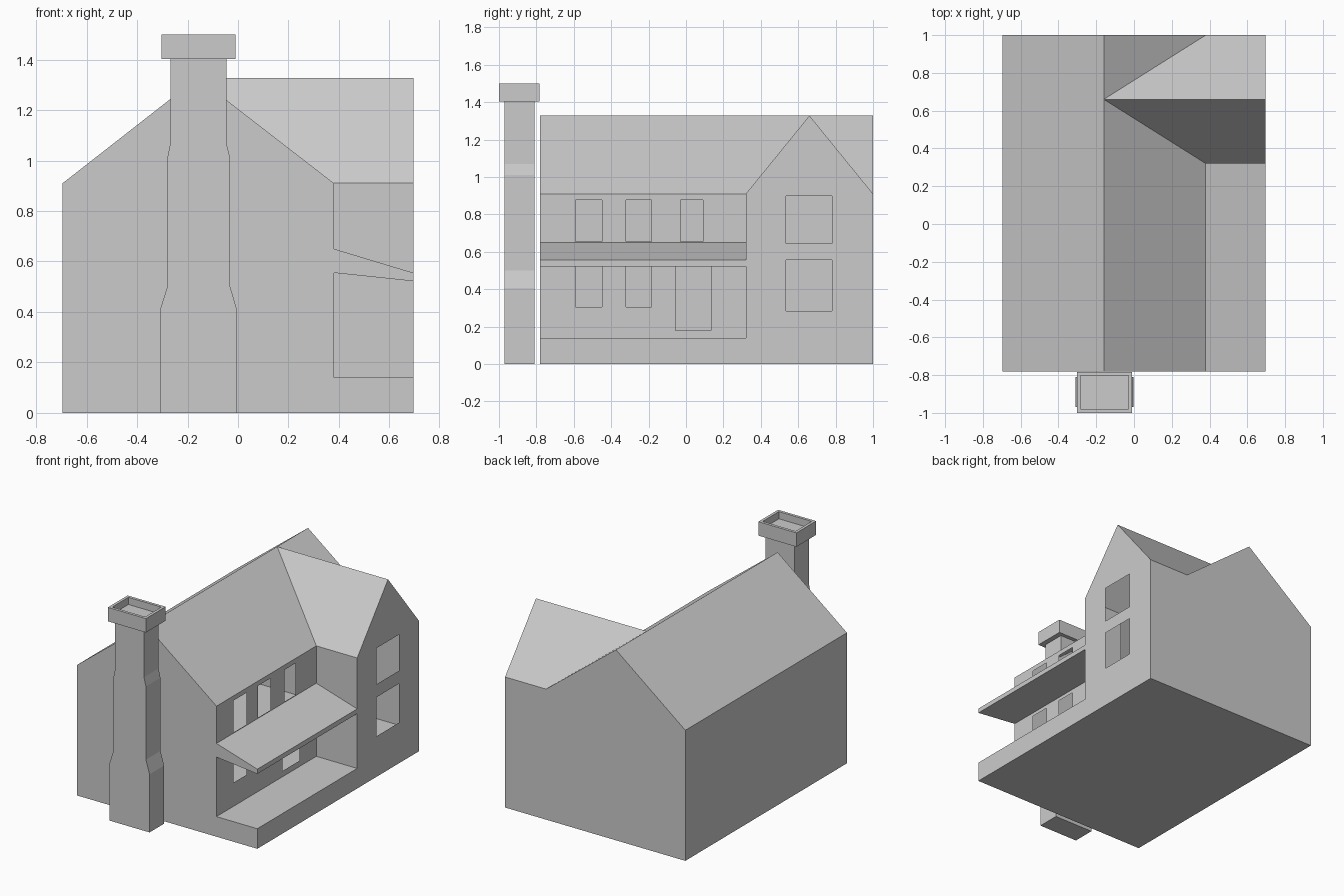
import bpy, bmesh
from mathutils import Vector

if "Cube" in bpy.data.objects:
    bpy.data.objects.remove(bpy.data.objects["Cube"])

X0, XP, X1 = -0.695, 0.38, 0.695      # left wall, porch wall, wing front
Y0, YW, Y1 = -0.78, 0.32, 1.0         # front wall, wing side, back wall
XR, YR = -0.16, 0.66                  # main ridge x, wing ridge y
DECK, EAVE, RIDGE = 0.14, 0.91, 1.328


def make_object(name, bm):
    me = bpy.data.meshes.new(name)
    bmesh.ops.remove_doubles(bm, verts=bm.verts, dist=1e-5)
    bm.to_mesh(me)
    bm.free()
    ob = bpy.data.objects.new(name, me)
    bpy.context.collection.objects.link(ob)
    return ob


def face(bm, pts, out):
    """Add a flat face whose normal points towards 'out'."""
    f = bm.faces.new([bm.verts.new(p) for p in pts])
    f.normal_update()
    if f.normal.dot(Vector(out)) < 0:
        f.normal_flip()
    return f


def box(bm, x0, x1, y0, y1, z0, z1):
    vs = bmesh.ops.create_cube(bm, size=1)["verts"]
    for v in vs:
        v.co = ((x0 + x1) / 2 + v.co.x * (x1 - x0),
                (y0 + y1) / 2 + v.co.y * (y1 - y0),
                (z0 + z1) / 2 + v.co.z * (z1 - z0))
    return vs


def prism(bm, profile, y0, y1):
    """Extrude an x-z profile along y into a closed solid."""
    f = bm.faces.new([bm.verts.new((x, y0, z)) for x, z in profile])
    ext = bmesh.ops.extrude_face_region(bm, geom=[f])["geom"]
    bmesh.ops.translate(bm, vec=(0, y1 - y0, 0),
                        verts=[g for g in ext if isinstance(g, bmesh.types.BMVert)])
    bmesh.ops.recalc_face_normals(bm, faces=bm.faces)


def wall_with_openings(bm, x, y0, y1, z0, z1, holes):
    """Thin wall facing +x; holes are (y0, y1, z0, z1)."""
    ys = sorted({y0, y1, *[v for h in holes for v in h[:2]]})
    zs = sorted({z0, z1, *[v for h in holes for v in h[2:]]})
    for a, b in zip(ys, ys[1:]):
        for c, d in zip(zs, zs[1:]):
            my, mz = (a + b) / 2, (c + d) / 2
            if not any(h[0] < my < h[1] and h[2] < mz < h[3] for h in holes):
                face(bm, [(x, a, c), (x, b, c), (x, b, d), (x, a, d)], (1, 0, 0))


# Foundation: porch deck and inner floor in one slab
bm = bmesh.new()
box(bm, X0, X1, Y0, Y1, 0, DECK)
make_object("foundation", bm)

# Outer walls: thin shell, hollow inside
bm = bmesh.new()
face(bm, [(X0, Y0, DECK), (XP, Y0, DECK), (XP, Y0, EAVE), (XR, Y0, RIDGE), (X0, Y0, EAVE)], (0, -1, 0))
face(bm, [(X0, Y1, DECK), (X1, Y1, DECK), (X1, Y1, EAVE), (XP, Y1, EAVE),
          (XR, Y1, RIDGE), (X0, Y1, EAVE)], (0, 1, 0))
face(bm, [(X0, Y0, DECK), (X0, Y1, DECK), (X0, Y1, EAVE), (X0, Y0, EAVE)], (-1, 0, 0))
face(bm, [(XP, YW, DECK), (X1, YW, DECK), (X1, YW, EAVE), (XP, YW, EAVE)], (0, -1, 0))
face(bm, [(X1, YW, EAVE), (X1, Y1, EAVE), (X1, YR, RIDGE)], (1, 0, 0))
# Porch wall windows and door
pair = [(-0.59, -0.45), (-0.32, -0.185)]
holes = [(a, b, 0.655, 0.877) for a, b in pair + [(-0.03, 0.09)]]
holes += [(a, b, 0.305, 0.53) for a, b in pair] + [(-0.055, 0.135, 0.18, 0.53)]
wall_with_openings(bm, XP, Y0, YW, DECK, EAVE, holes)
# Wing windows
wall_with_openings(bm, X1, YW, Y1, DECK, EAVE,
                   [(0.535, 0.78, 0.645, 0.897), (0.535, 0.78, 0.283, 0.555)])
make_object("walls", bm)

# Roof: main gable with the wing gable meeting it along two valleys
bm = bmesh.new()
up = (0, 0, 1)
peak = (XR, YR, RIDGE)
face(bm, [(X0, Y0, EAVE), (XR, Y0, RIDGE), (XR, Y1, RIDGE), (X0, Y1, EAVE)], up)
face(bm, [(XP, Y0, EAVE), (XP, YW, EAVE), peak, (XR, Y0, RIDGE)], up)
face(bm, [(XP, Y1, EAVE), (XR, Y1, RIDGE), peak], up)
for y in (YW, Y1):
    face(bm, [(XP, y, EAVE), (X1, y, EAVE), (X1, YR, RIDGE), peak], up)
make_object("roof", bm)

# Sloping porch canopy
bm = bmesh.new()
prism(bm, [(XP, 0.555), (X1, 0.522), (X1, 0.555), (XP, 0.65)], Y0, YW)
make_object("porch_canopy", bm)

# Chimney stack, stepping in twice
bm = bmesh.new()
left = [(-0.31, 0), (-0.31, 0.405), (-0.28, 0.50), (-0.28, 1.01), (-0.268, 1.07), (-0.268, 1.41)]
right = [(-0.003, 0), (-0.003, 0.405), (-0.031, 0.50), (-0.031, 1.01), (-0.046, 1.07), (-0.046, 1.41)]
prism(bm, left + right[::-1], -0.97, -0.81)
make_object("chimney_stack", bm)

# Chimney cap with a recessed top
bm = bmesh.new()
box(bm, -0.303, -0.01, -1.0, -0.783, 1.403, 1.5)
bm.normal_update()
top = max(bm.faces, key=lambda f: f.calc_center_median().z)
bmesh.ops.inset_region(bm, faces=[top], thickness=0.028)
ext = bmesh.ops.extrude_discrete_faces(bm, faces=[top])["faces"][0]
bmesh.ops.translate(bm, vec=(0, 0, -0.05), verts=ext.verts)
make_object("chimney_cap", bm)
